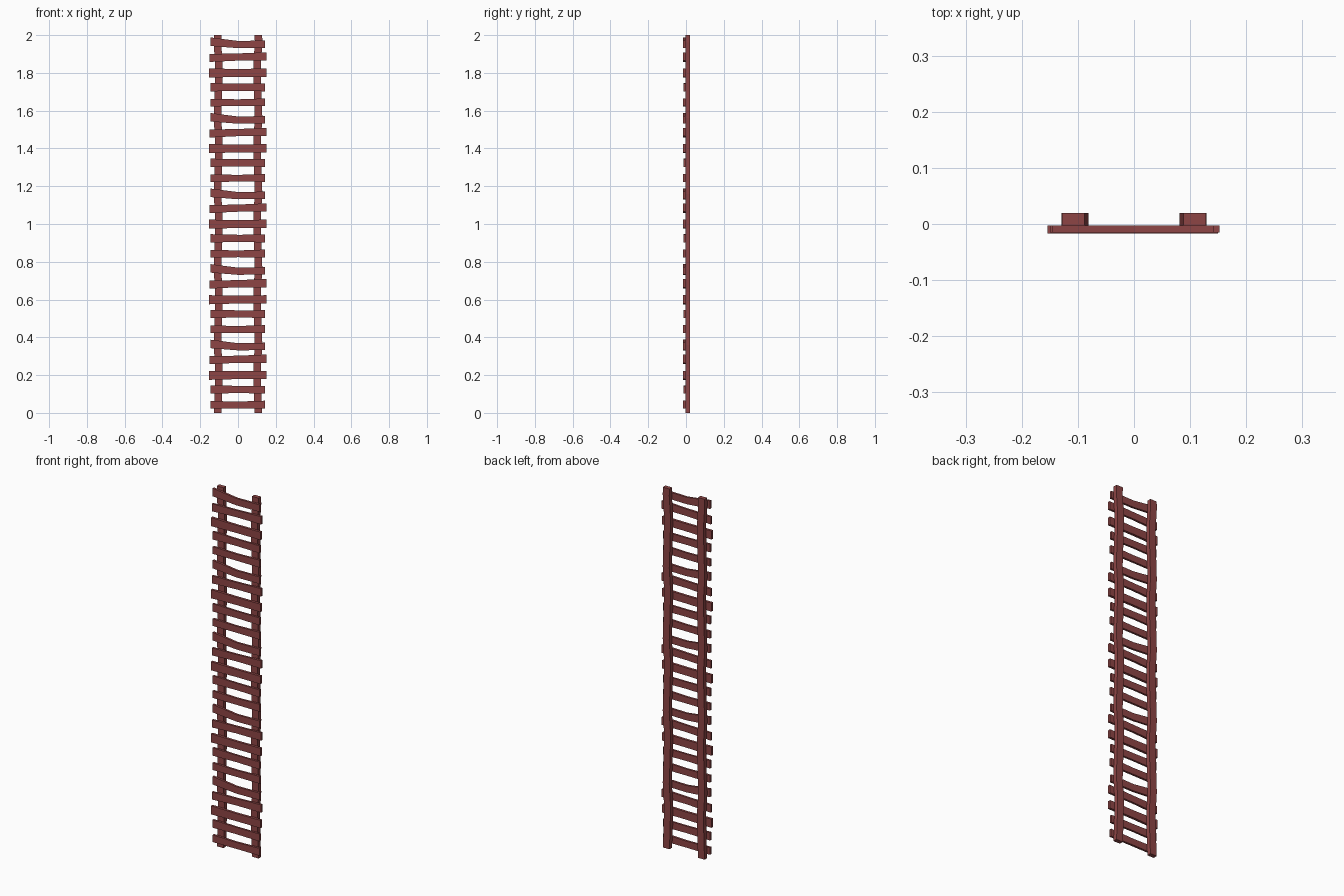
import bpy, bmesh

if "Cube" in bpy.data.objects:
    bpy.data.objects.remove(bpy.data.objects["Cube"])

mat = bpy.data.materials.new("red_wood")
mat.diffuse_color = (0.27, 0.06, 0.06, 1)
mat.use_nodes = True
mat.node_tree.nodes["Principled BSDF"].inputs["Base Color"].default_value = mat.diffuse_color


def sweep(name, sections):
    """Box beam through a list of four-corner sections."""
    bm = bmesh.new()
    rings = [[bm.verts.new(c) for c in s] for s in sections]
    for a, b in zip(rings, rings[1:]):
        for i in range(4):
            j = (i + 1) % 4
            bm.faces.new((a[i], a[j], b[j], b[i]))
    bm.faces.new(rings[0])
    bm.faces.new(rings[-1])
    bmesh.ops.recalc_face_normals(bm, faces=bm.faces)
    me = bpy.data.meshes.new(name)
    bm.to_mesh(me)
    bm.free()
    me.materials.append(mat)
    ob = bpy.data.objects.new(name, me)
    bpy.context.collection.objects.link(ob)


# Side rails, bowing slightly inward in each 0.4 tall repeat
nodes = [(0.0, 0.108)]
for k in range(5):
    nodes += [(0.4 * k + dz, x) for dz, x in ((0.1, 0.104), (0.24, 0.101), (0.36, 0.109))]
nodes.append((2.0, 0.108))
for side, name in ((-1, "left_rail"), (1, "right_rail")):
    sweep(name, [[(side * x - 0.02, -0.003, z), (side * x + 0.02, -0.003, z),
                  (side * x + 0.02, 0.02, z), (side * x - 0.02, 0.02, z)]
                 for z, x in nodes])

# Five hand-cut slats per repeat: (x, z, height) at left, middle, right; front y
slats = [
    (-0.015, ((-0.145, 0.043, 0.040), (0, 0.042, 0.036), (0.143, 0.044, 0.041))),
    (-0.014, ((-0.146, 0.124, 0.044), (0, 0.124, 0.038), (0.142, 0.123, 0.041))),
    (-0.017, ((-0.154, 0.199, 0.048), (0, 0.200, 0.042), (0.150, 0.201, 0.044))),
    (-0.015, ((-0.150, 0.279, 0.042), (0, 0.284, 0.038), (0.152, 0.287, 0.044))),
    (-0.015, ((-0.145, 0.365, 0.045), (0, 0.350, 0.038), (0.142, 0.352, 0.039))),
]
for k in range(5):
    for n, (front, pts) in enumerate(slats):
        sweep(f"slat_{k * 5 + n + 1}",
              [[(x, front, z + 0.4 * k - h / 2), (x, -0.003, z + 0.4 * k - h / 2),
                (x, -0.003, z + 0.4 * k + h / 2), (x, front, z + 0.4 * k + h / 2)]
               for x, z, h in pts])
